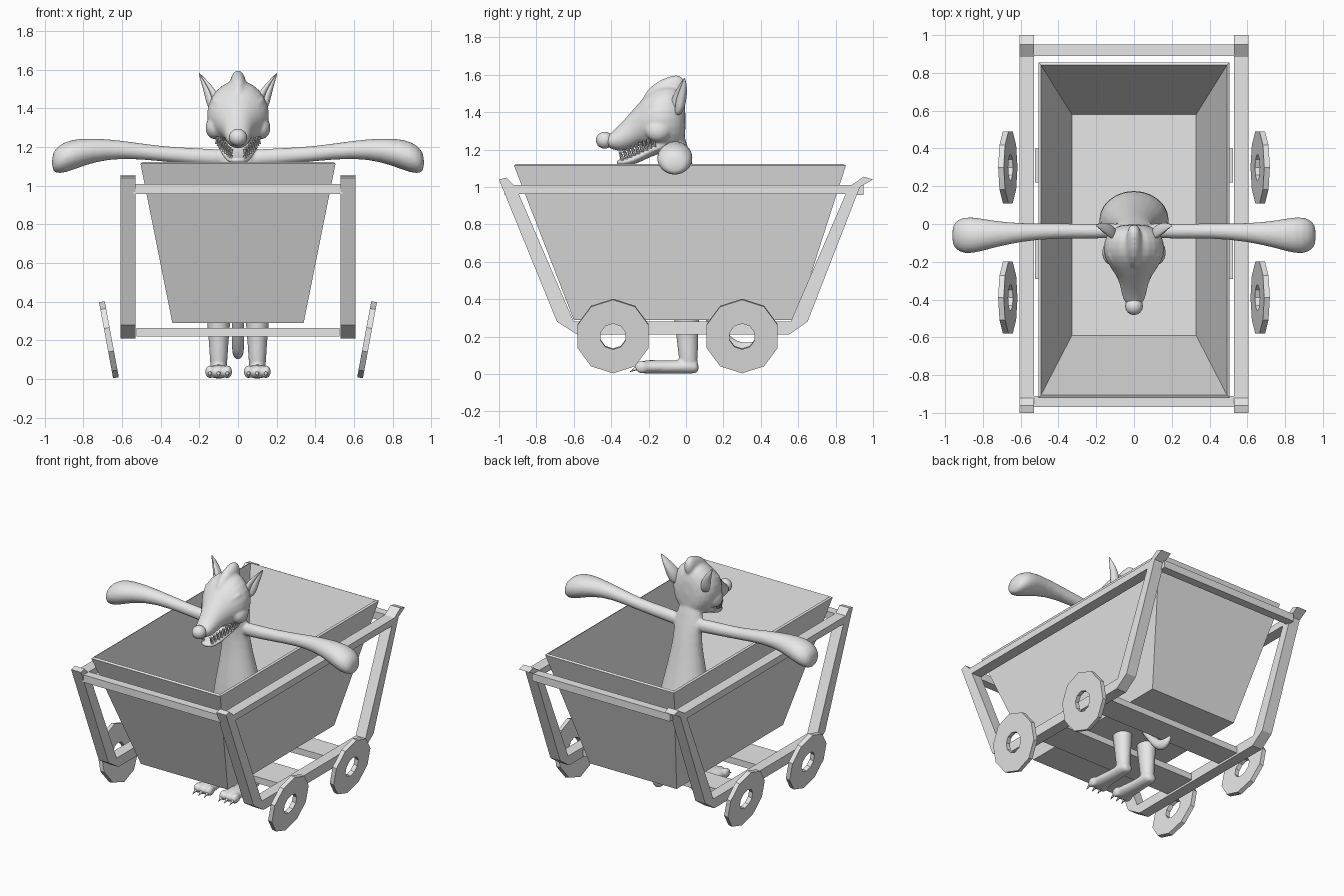
import bpy, bmesh, math
from mathutils import Vector, Matrix

cube = bpy.data.objects.get("Cube")
if cube:
    bpy.data.objects.remove(cube, do_unlink=True)

grey = bpy.data.materials.new("plain grey")
grey.use_nodes = True
colour = (0.8, 0.8, 0.8, 1)
grey.diffuse_color = colour
grey.node_tree.nodes["Principled BSDF"].inputs["Base Color"].default_value = colour


def finish(name, bm, smooth=False, subsurf=0):
    """Turn a bmesh into a coloured object."""
    bmesh.ops.recalc_face_normals(bm, faces=bm.faces)
    for f in bm.faces:
        f.smooth = smooth
    mesh = bpy.data.meshes.new(name)
    bm.to_mesh(mesh)
    bm.free()
    mesh.materials.append(grey)
    ob = bpy.data.objects.new(name, mesh)
    bpy.context.collection.objects.link(ob)
    if subsurf:
        m = ob.modifiers.new("rounding", 'SUBSURF')
        m.levels = m.render_levels = subsurf
    return ob


def loft(bm, axis, stations, side=1, sides=12, cup=0, cup_angle=0):
    """Stations: position on axis, two centre coordinates, two radii."""
    rings = []
    for p, c1, c2, r1, r2 in stations:
        ring = []
        for i in range(sides):
            a = 2 * math.pi * i / sides
            k = 1 - cup * max(0, math.cos(a - cup_angle))
            co = [c1 + r1 * k * math.cos(a), c2 + r2 * k * math.sin(a)]
            co.insert("XYZ".index(axis), p)
            ring.append(bm.verts.new((co[0] * side, co[1], co[2])))
        rings.append(ring)
    for a, b in zip(rings, rings[1:]):
        for i in range(sides):
            j = (i + 1) % sides
            bm.faces.new((a[i], a[j], b[j], b[i]))
    bm.faces.new(rings[0])
    bm.faces.new(rings[-1])


def prism(name, profile, x0, x1):
    """Extrude a (y, z) outline along x."""
    bm = bmesh.new()
    face = bm.faces.new([bm.verts.new((x0, y, z)) for y, z in profile])
    new = bmesh.ops.extrude_face_region(bm, geom=[face])["geom"]
    bmesh.ops.translate(bm, vec=(x1 - x0, 0, 0),
                        verts=[v for v in new if isinstance(v, bmesh.types.BMVert)])
    return finish(name, bm)


def box(name, x0, x1, y0, y1, z0, z1):
    return prism(name, [(y0, z0), (y1, z0), (y1, z1), (y0, z1)], x0, x1)


def ball(bm, centre, radii):
    bmesh.ops.create_uvsphere(bm, u_segments=16, v_segments=10, radius=1,
                              matrix=Matrix.Translation(centre) @ Matrix.Diagonal((*radii, 1)))


def spike(bm, base, tip, radius):
    base, tip = Vector(base), Vector(tip)
    d = tip - base
    rot = d.to_track_quat('Z', 'Y').to_matrix().to_4x4()
    bmesh.ops.create_cone(bm, cap_ends=True, segments=8, radius1=radius, radius2=0.001,
                          depth=d.length, matrix=Matrix.Translation((base + tip) / 2) @ rot)


# Hopper: open tapered box with thin walls
bm = bmesh.new()
low = [bm.verts.new((x, y, 0.29)) for x, y in ((-.34, -.6), (.34, -.6), (.34, .59), (-.34, .59))]
top = [bm.verts.new((x, y, 1.115)) for x, y in ((-.505, -.92), (.505, -.92), (.505, .855), (-.505, .855))]
bm.faces.new(low)
for i in range(4):
    j = (i + 1) % 4
    bm.faces.new((low[i], low[j], top[j], top[i]))
hopper = finish("hopper", bm)
wall = hopper.modifiers.new("wall", 'SOLIDIFY')
wall.thickness = 0.02
wall.offset = -1

# Side frames, top rails and wheels on both sides
frame = [(-1, 1.04), (-.69, .28), (-.58, .21), (.55, .21), (.65, .28), (.93, 1), (1, 1.04),
         (.95, 1.055), (.87, 1), (.56, .28), (-.6, .28), (-.91, 1), (-.96, 1.05)]
for s, label in ((1, "left"), (-1, "right")):
    prism(label + "_side_frame", frame, s * .53, s * .607)
    box(label + "_top_rail", s * .53, s * .607, -.93, .9, .963, 1.01)
    for y, end in ((-.39, "front"), (.3, "back")):
        bm = bmesh.new()
        loops = []
        for r, x in ((.2, -.015), (.2, .015), (.07, .015), (.07, -.015)):
            loops.append([bm.verts.new((x, r * math.sin(i * math.pi / 5), r * math.cos(i * math.pi / 5)))
                          for i in range(10)])
        for a, b in zip(loops, loops[1:] + loops[:1]):
            for i in range(10):
                j = (i + 1) % 10
                bm.faces.new((a[i], a[j], b[j], b[i]))
        wheel = finish(f"{label}_{end}_wheel", bm)
        wheel.location = (s * .668, y, .203)
        wheel.rotation_euler.y = s * math.radians(10.5)

# Cross bars
box("front_cross_bar", -.54, .54, -.97, -.91, .958, 1.01)
box("back_cross_bar", -.54, .54, .89, .95, .958, 1.01)
box("front_floor_bar", -.525, .525, -.29, -.05, .22, .265)
box("back_floor_bar", -.525, .525, .22, .4, .22, .265)

# Creature body: torso, tail, head, arms, legs fused into one skin
bm = bmesh.new()
loft(bm, 'Z', [(.33, 0, .02, .12, .1), (.42, 0, .02, .19, .16), (.56, 0, .02, .2, .17),
               (.75, 0, 0, .16, .13), (.95, 0, -.01, .115, .09), (1.08, 0, -.02, .1, .07),
               (1.15, 0, -.03, .11, .06), (1.22, 0, -.05, .09, .06), (1.3, 0, -.07, .08, .06)])
loft(bm, 'Y', [(.08, 0, .36, .035, .05), (.16, 0, .26, .035, .05), (.22, 0, .17, .035, .045),
               (.28, 0, .13, .03, .04), (.34, 0, .14, .022, .03), (.37, 0, .17, .008, .01)])


def head_part(rows):
    # Rows: y, bottom z, top z, half width
    loft(bm, 'Y', [(y, 0, (a + b) / 2, w, (b - a) / 2) for y, a, b, w in rows])


head_part([(.0, 1.25, 1.45, .07), (-.03, 1.19, 1.54, .13), (-.09, 1.18, 1.56, .17),
           (-.17, 1.18, 1.54, .17), (-.23, 1.23, 1.48, .13), (-.29, 1.2, 1.41, .085),
           (-.35, 1.185, 1.34, .072), (-.4, 1.2, 1.29, .06), (-.43, 1.22, 1.27, .04)])
head_part([(-.08, 1.18, 1.28, .1), (-.14, 1.18, 1.26, .12), (-.21, 1.15, 1.22, .1), (-.28, 1.115, 1.175, .075),
           (-.34, 1.11, 1.15, .055), (-.375, 1.12, 1.145, .03)])
head_part([(.0, 1.5, 1.57, .02), (-.04, 1.46, 1.61, .04), (-.1, 1.46, 1.59, .045),
           (-.17, 1.46, 1.56, .04), (-.24, 1.42, 1.48, .02)])
for s in (1, -1):
    loft(bm, 'X', [(.02, -.03, 1.14, .04, .05), (.2, -.04, 1.15, .042, .045), (.4, -.035, 1.165, .04, .04),
                   (.6, -.045, 1.19, .05, .047), (.75, -.055, 1.185, .075, .065), (.86, -.06, 1.16, .105, .085),
                   (.93, -.06, 1.135, .095, .08), (.965, -.06, 1.12, .05, .045)], s)
    loft(bm, 'Z', [(.02, .1, .015, .045, .05), (.12, .1, .01, .048, .055), (.25, .1, .005, .058, .065),
                   (.45, .1, 0, .08, .09)], s)
    loft(bm, 'Y', [(.07, .1, .035, .03, .03), (.04, .1, .04, .05, .04), (-.05, .1, .037, .047, .037),
                   (-.15, .1, .037, .058, .037), (-.22, .1, .04, .068, .04), (-.25, .1, .03, .05, .025)], s)
    for i in range(3):
        ball(bm, (s * (.055 + .045 * i), -.235, .037), (.026, .04, .035))
    # Slanted brow and cheek
    loft(bm, 'X', [(.025, -.27, 1.36, .02, .015), (.06, -.245, 1.38, .028, .022),
                   (.11, -.2, 1.42, .028, .022), (.14, -.16, 1.45, .015, .012)], s)
    ball(bm, (s * .12, -.15, 1.3), (.05, .07, .06))
body = finish("creature_body", bm, True, 1)
skin = body.modifiers.new("fuse", 'REMESH')
skin.mode = 'VOXEL'
skin.voxel_size = 0.009
skin.use_smooth_shade = True
relax = body.modifiers.new("relax", 'SMOOTH')
relax.iterations = 4

# Face details
bm = bmesh.new()
ball(bm, (0, -.435, 1.25), (.047, .047, .045))
finish("nose", bm, True)
bm = bmesh.new()
for s in (1, -1):
    ball(bm, (s * .085, -.215, 1.355), (.035, .035, .022))
finish("eyes", bm, True)

# Ears: cupped, pointed, open to the front and outside
bm = bmesh.new()
for s in (1, -1):
    loft(bm, 'Z', [(1.38, .115, -.06, .03, .03), (1.42, .13, -.06, .045, .055), (1.47, .14, -.055, .045, .06),
                   (1.53, .17, -.03, .026, .04), (1.585, .203, -.01, .003, .004)], s,
         cup=1.2, cup_angle=-math.pi / 3)
finish("ears", bm, True, 2)

# Teeth along both sides of the mouth, upper and lower
bm = bmesh.new()
for s in (1, -1):
    for i in range(9):
        t = i / 8
        x, y, z = s * (.035 + .075 * t), -.35 + .17 * t, 1.165 + .075 * t
        spike(bm, (x, y, z + .025), (x, y, z - .018), .011)
        spike(bm, (x, y + .011, z - .025), (x, y + .011, z + .012), .01)
finish("teeth", bm)

# Claws on the toes
bm = bmesh.new()
for s in (1, -1):
    for i in range(3):
        x = s * (.055 + .045 * i)
        spike(bm, (x, -.255, .035), (x, -.3, .012), .014)
finish("claws", bm, True)
